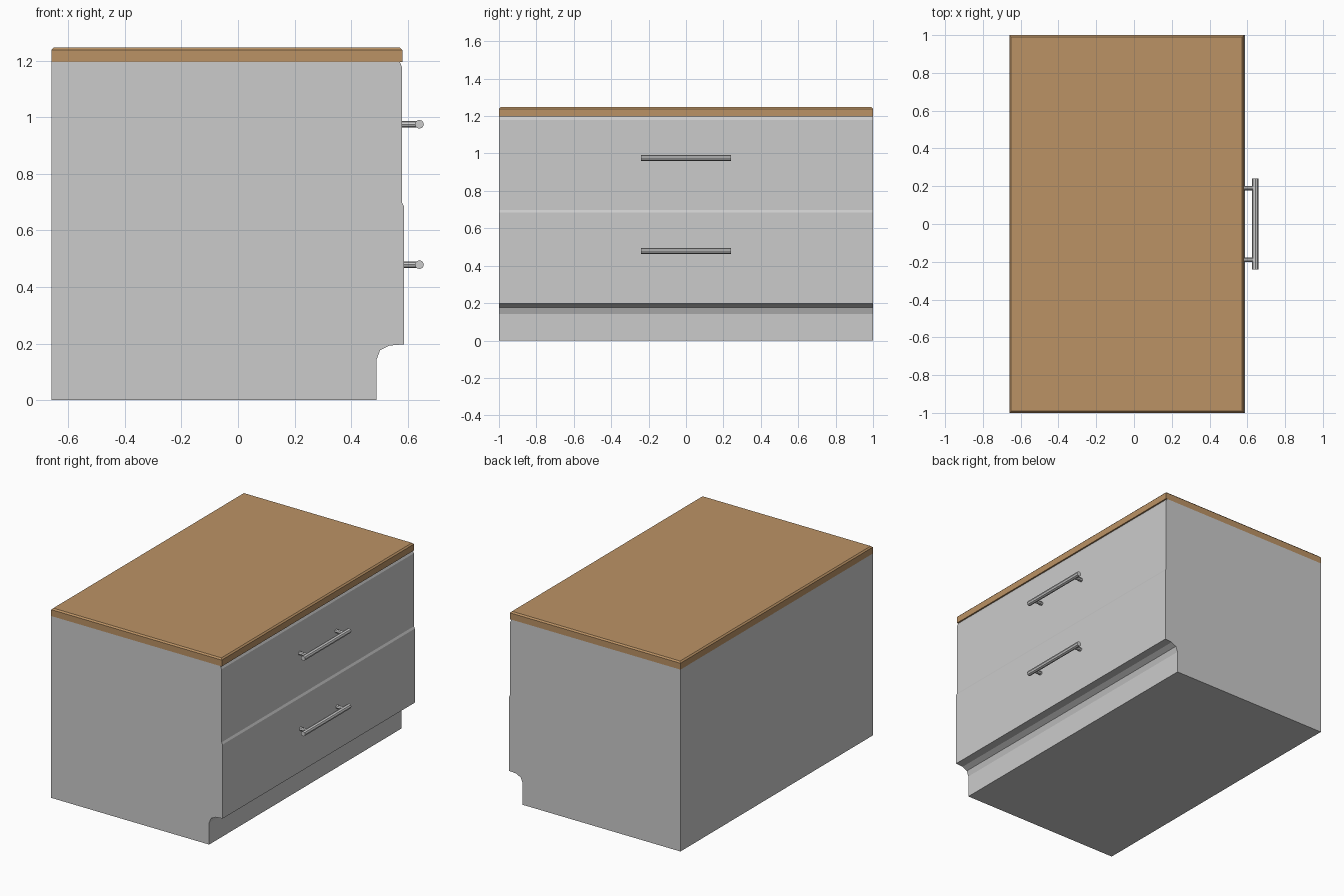
import bpy, bmesh, math

if "Cube" in bpy.data.objects:
    bpy.data.objects.remove(bpy.data.objects["Cube"])


def prism(name, profile, y0=-1.0, y1=1.0):
    """Extrude an x-z profile along y."""
    bm = bmesh.new()
    face = bm.faces.new([bm.verts.new((x, y0, z)) for x, z in profile])
    ext = bmesh.ops.extrude_face_region(bm, geom=[face])
    verts = [v for v in ext["geom"] if isinstance(v, bmesh.types.BMVert)]
    bmesh.ops.translate(bm, verts=verts, vec=(0, y1 - y0, 0))
    bmesh.ops.recalc_face_normals(bm, faces=bm.faces)
    mesh = bpy.data.meshes.new(name)
    bm.to_mesh(mesh)
    bm.free()
    ob = bpy.data.objects.new(name, mesh)
    bpy.context.collection.objects.link(ob)
    return ob


def rod(name, loc, rot, radius, length):
    bpy.ops.mesh.primitive_cylinder_add(vertices=8, radius=radius, depth=length,
                                        location=loc, rotation=rot)
    bpy.context.object.name = name


# Cabinet body: coved toe kick, two drawer fronts with sloped top edges
prism("cabinet_body", [
    (-0.66, 0), (0.49, 0), (0.49, 0.142), (0.503, 0.176), (0.537, 0.193),
    (0.588, 0.197), (0.588, 0.684), (0.581, 0.698),
    (0.581, 1.178), (0.572, 1.197), (-0.66, 1.197)])

# Wooden countertop with chamfered upper edges
top = prism("countertop", [(-0.66, 1.197), (0.582, 1.197), (0.582, 1.248), (-0.66, 1.248)])
bm = bmesh.new()
bm.from_mesh(top.data)
edges = [e for e in bm.edges if all(v.co.z > 1.24 for v in e.verts)]
bmesh.ops.bevel(bm, geom=edges, offset=0.009, segments=1, affect='EDGES')
bm.to_mesh(top.data)
bm.free()
wood = bpy.data.materials.new("wood")
wood.diffuse_color = (0.5, 0.29, 0.13, 1)
wood.use_nodes = True
wood.node_tree.nodes["Principled BSDF"].inputs["Base Color"].default_value = wood.diffuse_color
top.data.materials.append(wood)

# Bar handles, each on two posts
for label, z in (("upper", 0.976), ("lower", 0.479)):
    rod(label + "_handle_bar", (0.642, 0, z), (math.pi / 2, 0, 0), 0.016, 0.48)
    for side, y in (("left", -0.19), ("right", 0.19)):
        rod(f"{label}_handle_post_{side}", (0.609, y, z), (0, math.pi / 2, 0), 0.012, 0.066)
